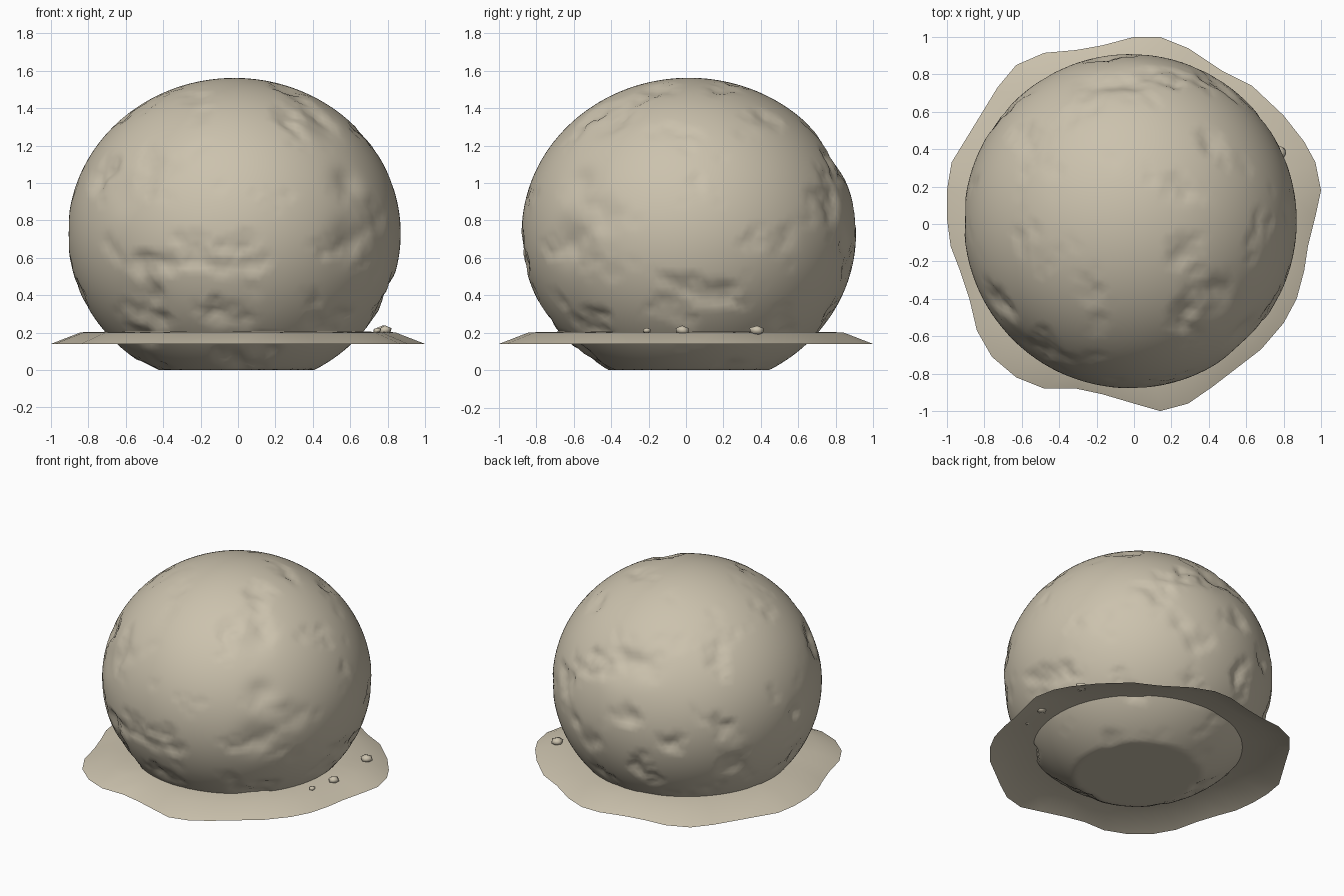
import bpy
import bmesh
import math
import random
from mathutils import Vector, noise

if "Cube" in bpy.data.objects:
    bpy.data.objects.remove(bpy.data.objects["Cube"])

random.seed(4)

stone = bpy.data.materials.new("sandy stone")
stone.diffuse_color = (0.60, 0.54, 0.42, 1)
stone.use_nodes = True
stone.node_tree.nodes["Principled BSDF"].inputs["Base Color"].default_value = stone.diffuse_color


def finish(name, bm):
    """Turn a bmesh into a smooth-shaded stone object."""
    mesh = bpy.data.meshes.new(name)
    bm.to_mesh(mesh)
    bm.free()
    mesh.materials.append(stone)
    for poly in mesh.polygons:
        poly.use_smooth = True
    obj = bpy.data.objects.new(name, mesh)
    bpy.context.collection.objects.link(obj)
    return obj


# Boulder: squashed sphere, chipped inward, with a flat foot
CENTRE = Vector((-0.02, 0.015, 0.73))
GOUGES = [  # direction, width, depth
    ((-1.0, 0.02, 0.01), 0.06, 0.04),
    ((0.0, 0.85, 0.50), 0.13, 0.03),
    ((-0.22, 0.82, 0.52), 0.10, 0.025),
    ((0.48, -0.45, 0.62), 0.10, 0.02),
    ((0.64, -0.62, 0.30), 0.10, 0.025),
    ((0.66, -0.70, -0.05), 0.12, 0.03),
    ((-0.60, -0.70, 0.25), 0.12, 0.015),
    ((-0.50, -0.70, -0.40), 0.11, 0.02),
]
GOUGES = [(Vector(d).normalized(), w, h) for d, w, h in GOUGES]

bm = bmesh.new()
bmesh.ops.create_icosphere(bm, subdivisions=6, radius=1)
for v in bm.verts:
    p = v.co.normalized()
    rough = noise.fractal(p * 3.4 + Vector((5.3, 1.7, 8.1)), 0.9, 2.1, 4)
    region = 0.9 + 0.6 * noise.noise(p * 1.6 + Vector((2.2, 7.4, 3.9)))
    dent = min(0.0, 0.010 + 0.045 * rough) * region
    for d, width, depth in GOUGES:
        dist = (p - d).length / width
        if dist < 3:
            dent -= depth * math.exp(-dist * dist) * (1 + 0.5 * rough)
    r = 1 + max(dent, -0.07)
    v.co = CENTRE + Vector((p.x * 0.89 * r, p.y * 0.893 * r, p.z * 0.832 * r))
    v.co.z = max(v.co.z, 0.0)
finish("boulder", bm)

# Ground skirt: thin sheet with an irregular rim, sloping up to the boulder
RIM = [
    (0, 1), (0.14, 1), (0.29, 0.94), (0.47, 0.82), (0.63, 0.74), (0.80, 0.58),
    (0.91, 0.44), (0.97, 0.33), (1, 0.18), (0.97, 0.04), (0.93, -0.12),
    (0.91, -0.25), (0.87, -0.40), (0.80, -0.53), (0.68, -0.67), (0.55, -0.77),
    (0.42, -0.87), (0.29, -0.96), (0.14, -1), (0, -0.96), (-0.17, -0.91),
    (-0.31, -0.88), (-0.48, -0.88), (-0.63, -0.82), (-0.76, -0.71),
    (-0.84, -0.57), (-0.88, -0.40), (-0.93, -0.25), (-0.98, -0.12),
    (-1, 0.03), (-1, 0.18), (-0.975, 0.33), (-0.84, 0.55), (-0.73, 0.73),
    (-0.63, 0.85), (-0.48, 0.915), (-0.31, 0.93), (-0.17, 0.955),
]
bm = bmesh.new()
rings = []
for scale, z in ((1, 0.14), (0.84, 0.202), (0.58, 0.208)):
    rings.append([bm.verts.new((x * scale, y * scale, z)) for x, y in RIM])
n = len(RIM)
for outer, inner in zip(rings, rings[1:]):
    for i in range(n):
        j = (i + 1) % n
        # rim runs clockwise, so this order faces upward
        bm.faces.new((outer[j], outer[i], inner[i], inner[j]))
finish("ground_skirt", bm)

# Loose pebbles lying on the skirt
for k, (x, y, size) in enumerate(((0.775, 0.38, 0.045),
                                  (0.785, -0.02, 0.040),
                                  (0.745, -0.21, 0.024))):
    bm = bmesh.new()
    bmesh.ops.create_icosphere(bm, subdivisions=1, radius=1)
    for v in bm.verts:
        s = size * random.uniform(0.85, 1.08)
        v.co = Vector((x + v.co.x * s, y + v.co.y * s, 0.212 + v.co.z * s * 0.65))
    finish("pebble_%d" % (k + 1), bm)
